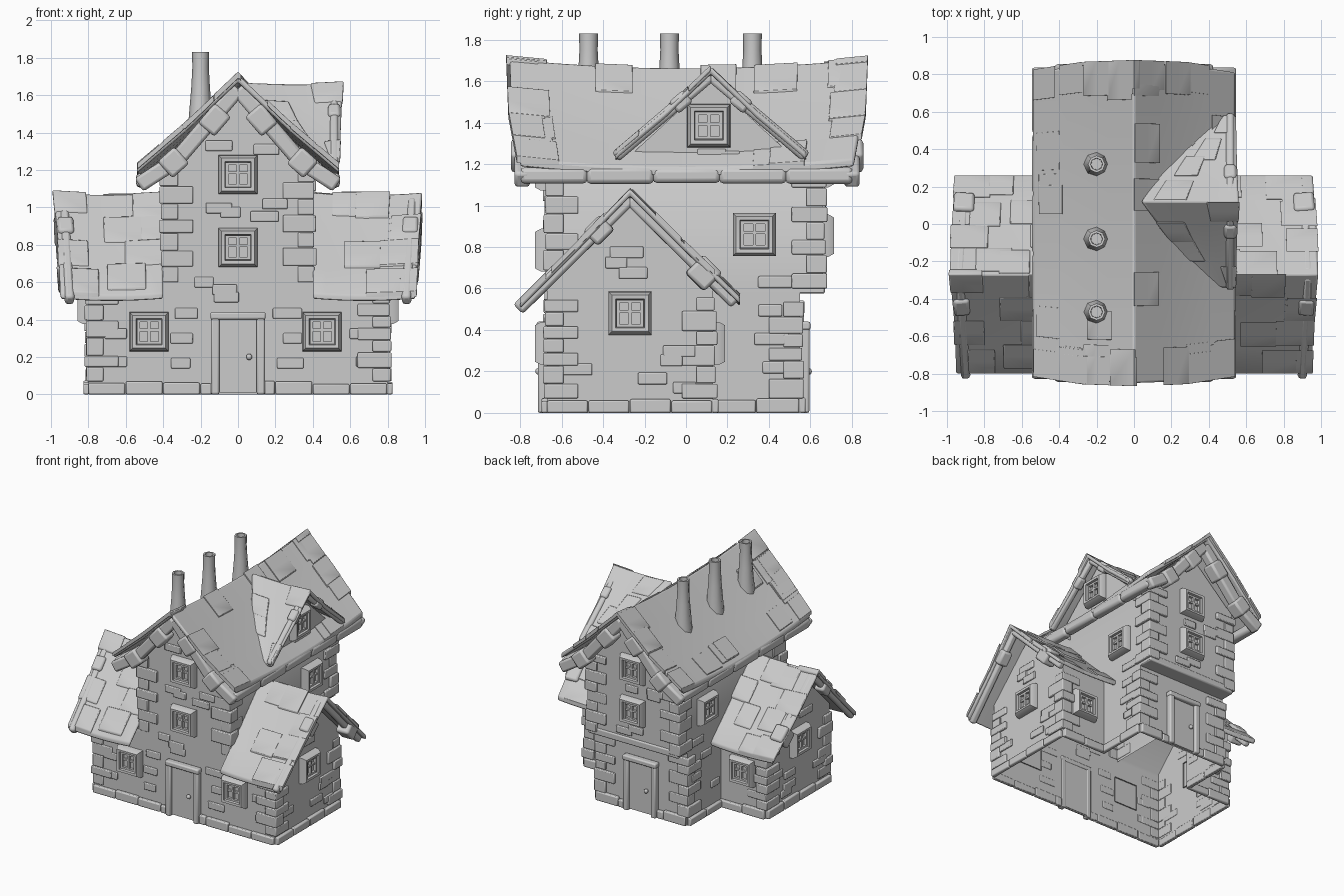
import bpy, bmesh, math, random
from mathutils import Vector, Matrix

random.seed(4)
if "Cube" in bpy.data.objects:
    bpy.data.objects.remove(bpy.data.objects["Cube"])

clay = bpy.data.materials.new("plain grey")
clay.use_nodes = True
clay.diffuse_color = (0.6, 0.6, 0.6, 1)
clay.node_tree.nodes["Principled BSDF"].inputs["Base Color"].default_value = (0.6, 0.6, 0.6, 1)


def finish(name, bm, bevel=0.0):
    me = bpy.data.meshes.new(name)
    bm.to_mesh(me)
    bm.free()
    me.materials.append(clay)
    ob = bpy.data.objects.new(name, me)
    bpy.context.collection.objects.link(ob)
    if bevel:
        mod = ob.modifiers.new("soft edges", "BEVEL")
        mod.width, mod.segments = bevel, 2
    bpy.ops.object.select_all(action="DESELECT")
    ob.select_set(True)
    bpy.context.view_layer.objects.active = ob
    bpy.ops.object.shade_smooth_by_angle(angle=math.radians(48))
    return ob


def box(bm, lo, hi, mat=Matrix()):
    lo, hi = Vector(lo), Vector(hi)
    size = Matrix.Diagonal((*(hi - lo), 1))
    bmesh.ops.create_cube(bm, size=1, matrix=mat @ Matrix.Translation((lo + hi) / 2) @ size)


def beam(bm, p, q, w, h):
    p, q = Vector(p), Vector(q)
    rot = (q - p).to_track_quat("X", "Z").to_matrix().to_4x4()
    box(bm, (-(q - p).length / 2, -w / 2, -h / 2), ((q - p).length / 2, w / 2, h / 2),
        Matrix.Translation((p + q) / 2) @ rot)


def facing(x, y, z, turn):
    return Matrix.Translation((x, y, z)) @ Matrix.Rotation(math.radians(turn), 4, "Z")


def loops(bm, rings):
    rings = [[bm.verts.new(p) for p in r] for r in rings]
    n = len(rings[0])
    for a, b in zip(rings, rings[1:]):
        for i in range(n):
            bm.faces.new((a[i], a[(i + 1) % n], b[(i + 1) % n], b[i]))
    bm.faces.new(rings[-1])
    bmesh.ops.recalc_face_normals(bm, faces=bm.faces)


def shell(name, outline, a, b, place, ends, closed=False):
    # the side from the last outline point to the first stays open unless closed
    bm = bmesh.new()
    rings = [[bm.verts.new(place(u, v, z)) for u, z in outline] for v in (a, b)]
    n = len(outline)
    for i in range(n if closed else n - 1):
        j = (i + 1) % n
        bm.faces.new((rings[0][i], rings[0][j], rings[1][j], rings[1][i]))
    for ring, keep in zip(rings, ends):
        if keep:
            bm.faces.new(ring)
    bmesh.ops.recalc_face_normals(bm, faces=bm.faces)
    return finish(name, bm)


def along(pts, s):
    f = min(max(s, 0), 0.9999) * (len(pts) - 1)
    i = int(f)
    return [p + (q - p) * (f - i) for p, q in zip(pts[i], pts[i + 1])]


def slab(bm, surf, s_vals, t_vals, thick, lift=0.0):
    grid = [[bm.verts.new(Vector(surf(s, t)) + Vector((0, 0, lift))) for t in t_vals] for s in s_vals]
    faces = [bm.faces.new((grid[i][j], grid[i + 1][j], grid[i + 1][j + 1], grid[i][j + 1]))
             for i in range(len(s_vals) - 1) for j in range(len(t_vals) - 1)]
    out = bmesh.ops.extrude_face_region(bm, geom=faces, use_keep_orig=True)["geom"]
    bmesh.ops.translate(bm, verts=[v for v in out if isinstance(v, bmesh.types.BMVert)], vec=(0, 0, -thick))
    bmesh.ops.recalc_face_normals(bm, faces=bm.faces)


def roof(name, pts, place, sag, patches, thick):
    # each profile point is (across, height, start, end)
    def surf(s, t):
        u, z, a, b = along(pts, s)
        return place(u, a + (b - a) * t, z + sag * (2 * t - 1) ** 2)
    steps = [i / 8 for i in range(9)]
    bm = bmesh.new()
    slab(bm, surf, steps, steps, thick)
    finish(name, bm, 0.01)
    length = pts[len(pts) // 2][3] - pts[len(pts) // 2][2]
    bm = bmesh.new()
    for k in range(patches):
        s = (k % 8 + 0.1) / 8 + random.uniform(-0.02, 0.02)
        w = random.uniform(0.15, 0.22) / length
        t = random.choice((-0.01, 1.01 - w, random.uniform(0.1, 0.9 - w)))
        s1 = s + 0.12
        cuts = [s, 0.5, s1] if s < 0.5 < s1 else [s, (s + s1) / 2, s1]
        slab(bm, surf, cuts, (t, t + w), 0.03, random.uniform(0.006, 0.014))
    finish(name + "_shingles", bm, 0.006)


# Walls: lower footprint, tower, wings, dormer
FRONT = -0.67
half = [(0, FRONT), (0.8, FRONT), (0.8, 0.13), (0.4, 0.13), (0.4, 0.55), (0, 0.55)]
foot = half + [(-x, y) for x, y in reversed(half[1:-1])]
shell("lower_walls", foot, 0, 0.58, lambda u, v, z: (u, z, v), (False, False), True)
shell("tower_walls", [(0.4, 0.58), (0.4, 1.25), (0, 1.62), (-0.4, 1.25), (-0.4, 0.58)],
      FRONT, 0.66, lambda u, v, z: (u, v, z), (True, True))
for side, s in (("left", 1), ("right", -1)):
    shell(side + "_wing_gable", [(0.13, 0.58), (0.13, 0.63), (-0.27, 1.02), (FRONT, 0.62), (FRONT, 0.58)],
          0.4, 0.8, lambda u, v, z: (s * v, u, z), (False, True))
shell("dormer_wall", [(0.5, 1.15), (0.5, 1.25), (0.12, 1.6), (-0.26, 1.25), (-0.26, 1.15)], 0.1, 0.45,
      lambda u, v, z: (v, u, z), (False, True))
bm = bmesh.new()
box(bm, (-0.4, 0.54, 0.575), (0.4, 0.67, 0.63))
finish("back_overhang", bm, 0.01)

# Roofs
right_half = [(0, 1.665, -0.85, 0.86), (0.28, 1.4, -0.84, 0.85), (0.54, 1.18, -0.8, 0.81)]
main = [(-u, z, a, b) for u, z, a, b in reversed(right_half[1:])] + right_half
roof("main_roof", main, lambda u, v, z: (u, v, z), 0.045, 46, 0.04)
wing = [(-0.8, 0.53, 0.4, 0.95), (-0.53, 0.8, 0.4, 0.96), (-0.27, 1.07, 0.4, 0.985),
        (-0.01, 0.81, 0.4, 0.975), (0.26, 0.55, 0.4, 0.955)]
roof("left_wing_roof", wing, lambda u, v, z: (v, u, z), 0.012, 16, 0.035)
roof("right_wing_roof", wing, lambda u, v, z: (-v, u, z), 0.012, 16, 0.035)
dormer = [(-0.46, 1.25, 0.42, 0.545), (-0.22, 1.45, 0.2, 0.55), (0, 1.66, 0.04, 0.56),
          (0.22, 1.45, 0.2, 0.55), (0.46, 1.25, 0.42, 0.545)]
roof("dormer_roof", dormer, lambda u, v, z: (v, u + 0.12, z), 0.01, 8, 0.035)

# Rolled eaves of the main roof
bm = bmesh.new()
for s in (-1, 1):
    for k in range(5):
        y = -0.8 + k * 0.32
        beam(bm, (s * 0.51, y, 1.145), (s * 0.51, y + 0.325, 1.145),
             0.07, 0.07 + random.uniform(0, 0.012))
finish("eave_rolls", bm, 0.022)


# Gable boards with wrapped joints, tucked under the roof edges
def gable_boards(name, path, wraps, place, w, h):
    bm = bmesh.new()
    for a, b in zip(path, path[1:]):
        beam(bm, place(*a), place(*b), w, h)
    for (a, b), size in wraps:
        beam(bm, place(*a), place(*b), w + size, h + size)
    finish(name, bm, 0.016)


def mirrored(wraps):
    return wraps + [(tuple((-u, z) for u, z in seg), g) for seg, g in wraps]


tower_path = [(-0.53, 1.12), (-0.33, 1.25), (0, 1.635), (0.33, 1.25), (0.53, 1.12)]
tower_wraps = mirrored([(((0.08, 1.52), (0.17, 1.415)), 0.03), (((0.3, 1.28), (0.39, 1.2)), 0.035)])
for end, y in (("front", -0.79), ("back", 0.8)):
    gable_boards(end + "_gable_boards", tower_path, tower_wraps, lambda u, z: (u, y, z), 0.075, 0.085)
wing_path = [(-0.81, 0.5), (-0.27, 1.035), (0.24, 0.53)]
wing_wraps = [(((-0.46, 0.84), (-0.38, 0.92)), 0.035), (((0.04, 0.72), (0.13, 0.63)), 0.06)]
for side, s in (("left", 1), ("right", -1)):
    gable_boards(side + "_wing_boards", wing_path, wing_wraps,
                 lambda u, z: (s * (0.87 + 0.06 * z), u, z), 0.05, 0.065)
dormer_path = [(-0.46, 1.235), (0, 1.625), (0.46, 1.235)]
dormer_wraps = mirrored([(((0.11, 1.53), (0.18, 1.47)), 0.02)])
gable_boards("dormer_boards", dormer_path, dormer_wraps, lambda u, z: (0.515, u + 0.12, z), 0.045, 0.055)

# Chimneys
for k, y in enumerate((-0.47, -0.08, 0.32)):
    bm = bmesh.new()
    shape = ((0.075, 1.36), (0.065, 1.46), (0.05, 1.64), (0.044, 1.75), (0.046, 1.83), (0.032, 1.83), (0.03, 1.72))
    loops(bm, [[(r * math.cos(math.tau * i / 8) - 0.2, r * math.sin(math.tau * i / 8) + y, z)
                for i in range(8)] for r, z in shape])
    finish("chimney_%d" % (k + 1), bm)


# Windows
def window(x, y, z, turn):
    m = facing(x, y, z, turn)
    bm = bmesh.new()
    square = [(-1, -1), (1, -1), (1, 1), (-1, 1)]
    loops(bm, [[m @ Vector((r * a, -d, r * b)) for a, b in square]
               for r, d in ((0.105, -0.01), (0.103, 0.03), (0.088, 0.058), (0.07, 0.055), (0.064, 0.02))])
    box(bm, (-0.008, -0.04, -0.065), (0.008, -0.01, 0.065), m)
    box(bm, (-0.065, -0.036, 0.002), (0.065, -0.01, 0.016), m)
    for s in (-1, 1):
        box(bm, (s * 0.058 - 0.008, -0.042, -0.065), (s * 0.058 + 0.008, -0.01, 0.065), m)
        box(bm, (-0.06, -0.04, s * 0.058 - 0.007), (0.06, -0.01, s * 0.058 + 0.007), m)
    finish("window", bm)


for spot in ((-0.475, FRONT, 0.335, 0), (0.45, FRONT, 0.335, 0), (0, FRONT, 0.785, 0), (0, FRONT, 1.175, 0),
             (0, 0.655, 0.855, 180), (0, 0.655, 1.19, 180), (0.6, 0.13, 0.335, 180), (-0.6, 0.13, 0.335, 180),
             (0.8, -0.27, 0.48, 90), (-0.8, -0.27, 0.48, -90), (0.4, 0.33, 0.86, 90), (-0.4, 0.33, 0.86, -90),
             (0.45, 0.11, 1.385, 90)):
    window(*spot)

# Doors
for end, y, turn in (("front", FRONT, 0), ("back", 0.55, 180)):
    m = facing(0, y, 0, turn)
    bm = bmesh.new()
    for s in (-1, 1):
        box(bm, (s * 0.122 - 0.022, -0.045, 0), (s * 0.122 + 0.022, 0.004, 0.42), m)
    box(bm, (-0.148, -0.05, 0.4), (0.148, 0.004, 0.44), m)
    finish(end + "_door_frame", bm, 0.01)
    bm = bmesh.new()
    box(bm, (-0.1, -0.02, 0.01), (0.1, 0.004, 0.4), m)
    bmesh.ops.create_uvsphere(bm, u_segments=10, v_segments=6, radius=0.017,
                              matrix=m @ Matrix.Translation((0.06, -0.04, 0.2)))
    finish(end + "_door", bm)

# Corner stones, alternating long and short sides, wrapped around the outside
bm = bmesh.new()
upper = [(s * 0.4, y, s, t, 0.6, 1.22) for s in (-1, 1) for y, t in ((FRONT, -1), (0.66, 1))]
lower = [(s * x, y, s, t, 0.07, 0.56) for s in (-1, 1)
         for x, y, t in ((0.8, FRONT, -1), (0.8, 0.13, 1), (0.4, 0.55, 1))]
for x, y, s, t, z, top in upper + lower:
    k = 0
    while z < top - 0.03:
        h = min(random.uniform(0.06, 0.1), top - z)
        a, b = (0.16, 0.08) if k % 2 else (0.08, 0.15)
        out = random.uniform(0.007, 0.022)
        for dx, dy in ((a, 0.005), (0.005, b)):
            xs, ys = sorted((x + s * out, x - s * dx)), sorted((y + t * out, y - t * dy))
            box(bm, (xs[0], ys[0], z), (xs[1], ys[1], z + h - 0.003))
        z, k = z + h, k + 1
finish("corner_stones", bm, 0.006)

# Base course around the footprint, leaving the doorways free
bm = bmesh.new()
for (x0, y0), (x1, y1) in zip(foot, foot[1:] + foot[:1]):
    a, b = Vector((x0, y0, 0)), Vector((x1, y1, 0))
    side = (b - a).normalized().cross(Vector((0, 0, 1))) * 0.011
    n = max(2, round((b - a).length / 0.22))
    for i in range(n):
        p, q = a.lerp(b, i / n), a.lerp(b, (i + 0.98) / n)
        if min(abs(p.x), abs(q.x)) < 0.14:
            for v in (p, q):
                v.x = math.copysign(max(abs(v.x), 0.14), p.x + q.x)
        h = random.uniform(0.055, 0.075)
        lift = side + Vector((0, 0, h / 2))
        beam(bm, p + lift, q + lift, 0.032, h)
finish("base_course", bm, 0.008)

# Scattered bricks: centre, half spread, height range, facing
bm = bmesh.new()
for x, y, spread, z0, z1, turn, count in (
        (0, FRONT, 0.25, 0.5, 0.62, 0, 3), (0, FRONT, 0.25, 0.94, 1.03, 0, 4), (0, FRONT, 0.16, 1.3, 1.34, 0, 2),
        (0.27, FRONT, 0.05, 0.1, 0.5, 0, 3), (-0.27, FRONT, 0.05, 0.1, 0.5, 0, 3), (0.68, FRONT, 0.03, 0.1, 0.4, 0, 2),
        (-0.68, FRONT, 0.03, 0.1, 0.4, 0, 2), (0, 0.66, 0.25, 0.66, 0.72, 180, 2), (0, 0.66, 0.25, 1.0, 1.05, 180, 3),
        (0.8, -0.28, 0.28, 0.1, 0.32, 90, 5), (0.8, -0.28, 0.12, 0.65, 0.8, 90, 3),
        (-0.8, -0.28, 0.28, 0.1, 0.32, -90, 5), (-0.8, -0.28, 0.12, 0.65, 0.8, -90, 3),
        (0.4, 0.33, 0.12, 0.15, 0.7, 90, 4), (-0.4, 0.33, 0.12, 0.15, 0.7, -90, 4), (0.45, 0.12, 0.2, 1.23, 1.25, 90, 2)):
    for k in range(count):
        z = z0 + (z1 - z0) * (k + 0.5) / count
        m = facing(x, y, z, turn) @ Matrix.Translation((random.uniform(-spread, spread), 0, 0))
        w = random.uniform(0.05, 0.085)
        box(bm, (-w, -0.013, -0.028), (w, 0.004, 0.028), m)
finish("wall_bricks", bm, 0.006)
